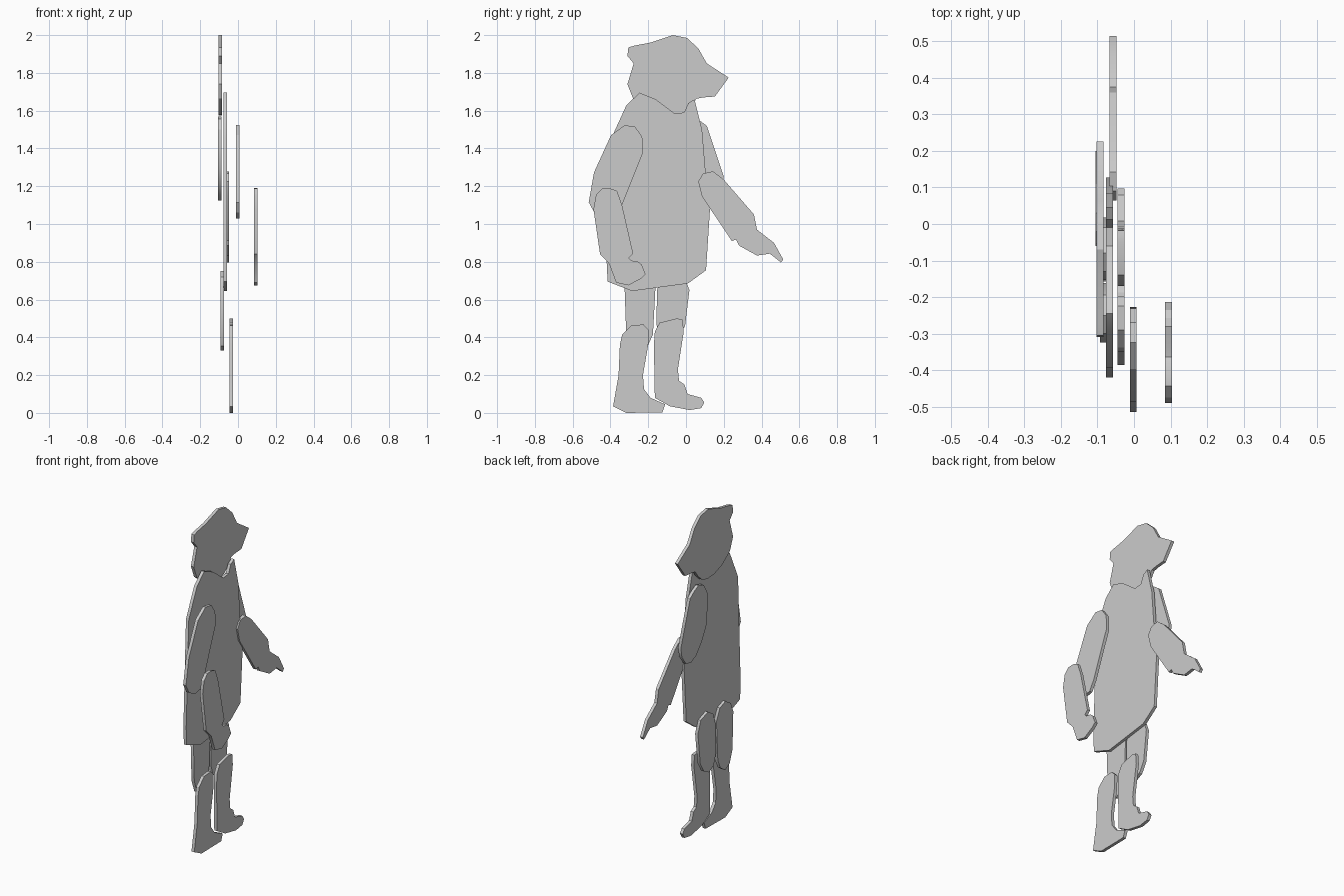
import bpy, bmesh

THICK = 0.019


def cutout(name, x, outline):
    """Flat plate: a (y, z) outline extruded along x, centred at x."""
    bm = bmesh.new()
    face = bm.faces.new([bm.verts.new((x - THICK / 2, y, z)) for y, z in outline])
    ext = bmesh.ops.extrude_face_region(bm, geom=[face])
    verts = [v for v in ext["geom"] if isinstance(v, bmesh.types.BMVert)]
    bmesh.ops.translate(bm, verts=verts, vec=(THICK, 0, 0))
    bmesh.ops.recalc_face_normals(bm, faces=bm.faces)
    mesh = bpy.data.meshes.new(name)
    bm.to_mesh(mesh)
    bm.free()
    obj = bpy.data.objects.new(name, mesh)
    bpy.context.collection.objects.link(obj)
    bpy.ops.object.select_all(action='DESELECT')
    obj.select_set(True)
    bpy.context.view_layer.objects.active = obj
    bpy.ops.object.shade_smooth_by_angle(angle=0.5)
    return obj


# Head with muzzle
cutout("head", -0.093, [
    (-0.27, 1.945), (-0.19, 1.96), (-0.07, 2.0), (0.005, 1.985), (0.065, 1.93),
    (0.11, 1.85), (0.226, 1.775), (0.153, 1.675), (0.09, 1.67), (0.055, 1.663),
    (0.03, 1.625), (-0.01, 1.59), (-0.06, 1.575), (-0.13, 1.58), (-0.21, 1.61),
    (-0.28, 1.664), (-0.31, 1.74), (-0.277, 1.85), (-0.31, 1.89), (-0.305, 1.935)])

# Coat-shaped body with scooped neckline
cutout("torso", -0.067, [
    (-0.245, 1.695), (-0.16, 1.66), (-0.06, 1.585), (-0.01, 1.59), (0.012, 1.64),
    (0.045, 1.66), (0.085, 1.50), (0.105, 1.26), (0.127, 1.08), (0.106, 0.755),
    (0.01, 0.685), (-0.285, 0.645), (-0.415, 0.695), (-0.42, 0.80),
    (-0.395, 1.455), (-0.315, 1.63)])

# Far arm
cutout("far_upper_arm", -0.096, [
    (0.03, 1.57), (0.07, 1.55), (0.11, 1.52), (0.20, 1.25), (0.19, 1.19),
    (0.15, 1.135), (0.10, 1.125), (0.05, 1.15), (0.0, 1.21), (-0.045, 1.29),
    (-0.06, 1.42), (-0.055, 1.50), (-0.02, 1.555)])
cutout("far_forearm", -0.058, [
    (0.065, 1.225), (0.09, 1.267), (0.143, 1.279), (0.20, 1.235), (0.36, 1.05),
    (0.376, 0.97), (0.466, 0.90), (0.515, 0.812), (0.503, 0.796), (0.444, 0.843),
    (0.376, 0.833), (0.28, 0.886), (0.265, 0.918), (0.243, 0.91), (0.085, 1.145)])

# Near arm
cutout("near_upper_arm", -0.002, [
    (-0.27, 1.515), (-0.325, 1.523), (-0.397, 1.47), (-0.487, 1.273),
    (-0.515, 1.115), (-0.485, 1.06), (-0.43, 1.03), (-0.375, 1.04), (-0.34, 1.098),
    (-0.228, 1.378), (-0.232, 1.463)])
cutout("near_forearm", 0.094, [
    (-0.405, 1.19), (-0.365, 1.175), (-0.338, 1.098), (-0.28, 0.844),
    (-0.302, 0.82), (-0.288, 0.806), (-0.257, 0.803), (-0.235, 0.786),
    (-0.214, 0.733), (-0.24, 0.71), (-0.305, 0.675), (-0.37, 0.69), (-0.407, 0.79),
    (-0.455, 0.84), (-0.49, 1.08), (-0.476, 1.155), (-0.444, 1.188)])

# Thighs, tucked behind the coat
cutout("front_thigh", -0.084, [
    (-0.325, 0.66), (-0.30, 0.72), (-0.25, 0.75), (-0.195, 0.73), (-0.162, 0.66),
    (-0.175, 0.415), (-0.20, 0.36), (-0.245, 0.33), (-0.29, 0.355), (-0.317, 0.43)])
cutout("rear_thigh", -0.084, [
    (-0.153, 0.65), (-0.13, 0.72), (-0.08, 0.75), (-0.01, 0.725), (0.018, 0.65),
    (-0.005, 0.46), (-0.04, 0.40), (-0.09, 0.375), (-0.135, 0.40), (-0.157, 0.47)])

# Lower legs with feet
cutout("front_lower_leg", -0.036, [
    (-0.29, 0.463), (-0.225, 0.468), (-0.198, 0.44), (-0.20, 0.36), (-0.228, 0.20),
    (-0.222, 0.125), (-0.188, 0.08), (-0.11, 0.045), (-0.125, 0.003), (-0.315, 0.0),
    (-0.386, 0.035), (-0.357, 0.20), (-0.35, 0.36), (-0.338, 0.415)])
cutout("rear_lower_leg", -0.036, [
    (-0.14, 0.477), (-0.05, 0.50), (-0.018, 0.495), (-0.012, 0.43), (-0.043, 0.23),
    (-0.037, 0.17), (-0.008, 0.15), (0.008, 0.10), (0.08, 0.08), (0.097, 0.055),
    (0.08, 0.025), (0.02, 0.015), (-0.085, 0.035), (-0.165, 0.08), (-0.17, 0.36),
    (-0.165, 0.43)])
